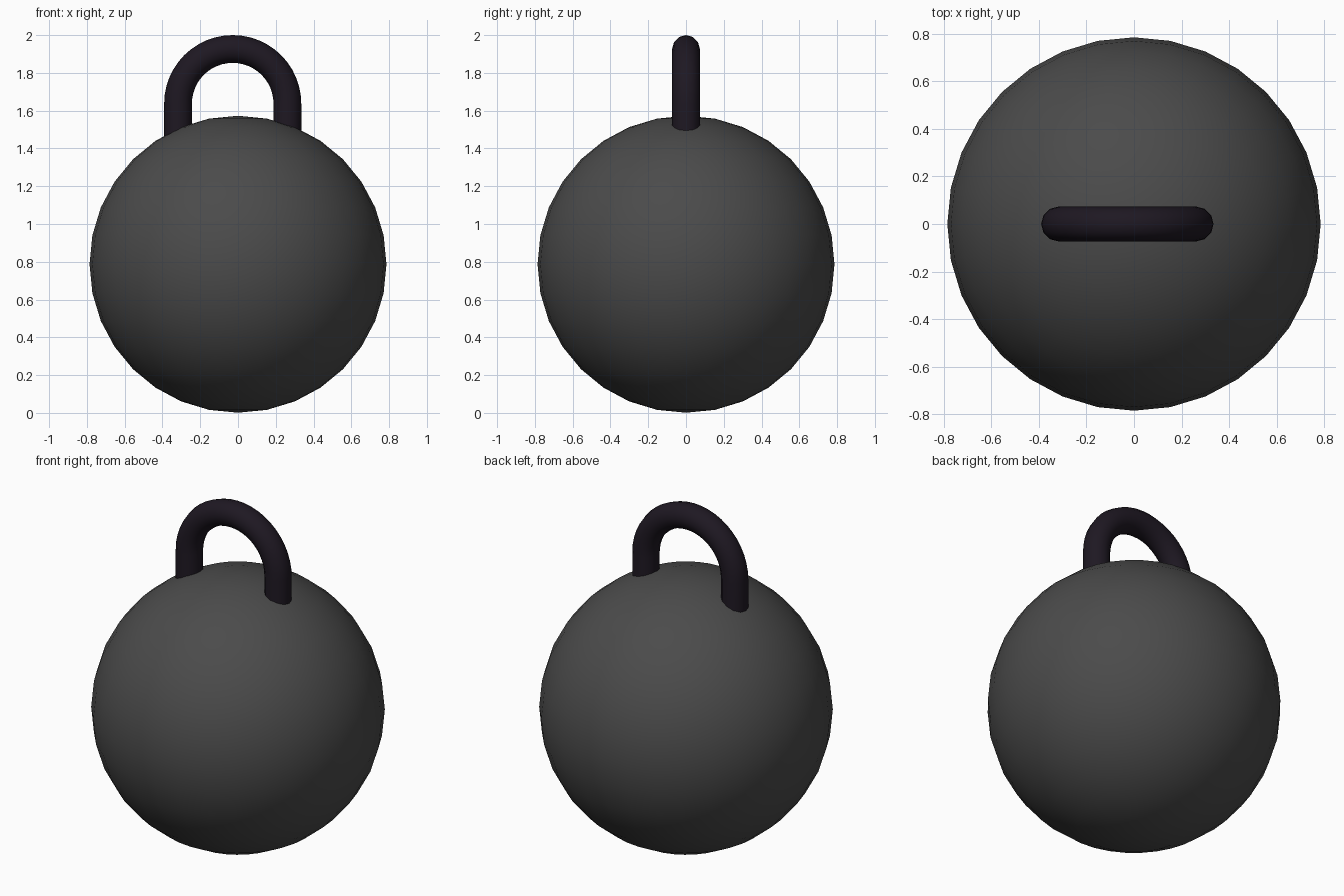
import bpy, bmesh, math

if "Cube" in bpy.data.objects:
    bpy.data.objects.remove(bpy.data.objects["Cube"])

BALL_R, BALL_Z = 0.786, 0.787
TUBE_R, ARC_R = 0.0735, 0.2895
ARC_X, ARC_Z = -0.028, 2.0 - TUBE_R - ARC_R
LEG_BOTTOM = 1.40
SIDES, ARC_STEPS = 12, 24


def paint(obj, name, color):
    mat = bpy.data.materials.new(name)
    mat.diffuse_color = (*color, 1)
    mat.use_nodes = True
    mat.node_tree.nodes["Principled BSDF"].inputs["Base Color"].default_value = mat.diffuse_color
    obj.data.materials.append(mat)


# Round weight body
bpy.ops.mesh.primitive_uv_sphere_add(segments=32, ring_count=16, radius=BALL_R,
                                     location=(0, 0, BALL_Z))
body = bpy.context.object
body.name = "ball_body"
bpy.ops.object.shade_smooth()
paint(body, "dark_iron", (0.07, 0.07, 0.07))

# Handle path: (x, z, angle), straight leg, half circle, straight leg
path = [(ARC_X + ARC_R, LEG_BOTTOM, 0.0)]
for i in range(ARC_STEPS + 1):
    a = math.pi * i / ARC_STEPS
    path.append((ARC_X + ARC_R * math.cos(a), ARC_Z + ARC_R * math.sin(a), a))
path.append((ARC_X - ARC_R, LEG_BOTTOM, math.pi))

# Handle tube swept along the path, ends buried in the ball
bm = bmesh.new()
rings = []
for x, z, a in path:
    ring = []
    for k in range(SIDES):
        t = 2 * math.pi * k / SIDES
        out = TUBE_R * math.cos(t)
        ring.append(bm.verts.new((x + out * math.cos(a), TUBE_R * math.sin(t),
                                  z + out * math.sin(a))))
    rings.append(ring)
for r0, r1 in zip(rings, rings[1:]):
    for k in range(SIDES):
        n = (k + 1) % SIDES
        bm.faces.new((r0[k], r0[n], r1[n], r1[k]))
bm.faces.new(rings[0])
bm.faces.new(rings[-1])
bmesh.ops.recalc_face_normals(bm, faces=bm.faces)
mesh = bpy.data.meshes.new("handle")
bm.to_mesh(mesh)
bm.free()
handle = bpy.data.objects.new("handle", mesh)
bpy.context.collection.objects.link(handle)
bpy.ops.object.select_all(action='DESELECT')
handle.select_set(True)
bpy.context.view_layer.objects.active = handle
bpy.ops.object.shade_smooth_by_angle(angle=math.radians(40))
paint(handle, "black_handle", (0.013, 0.009, 0.016))
